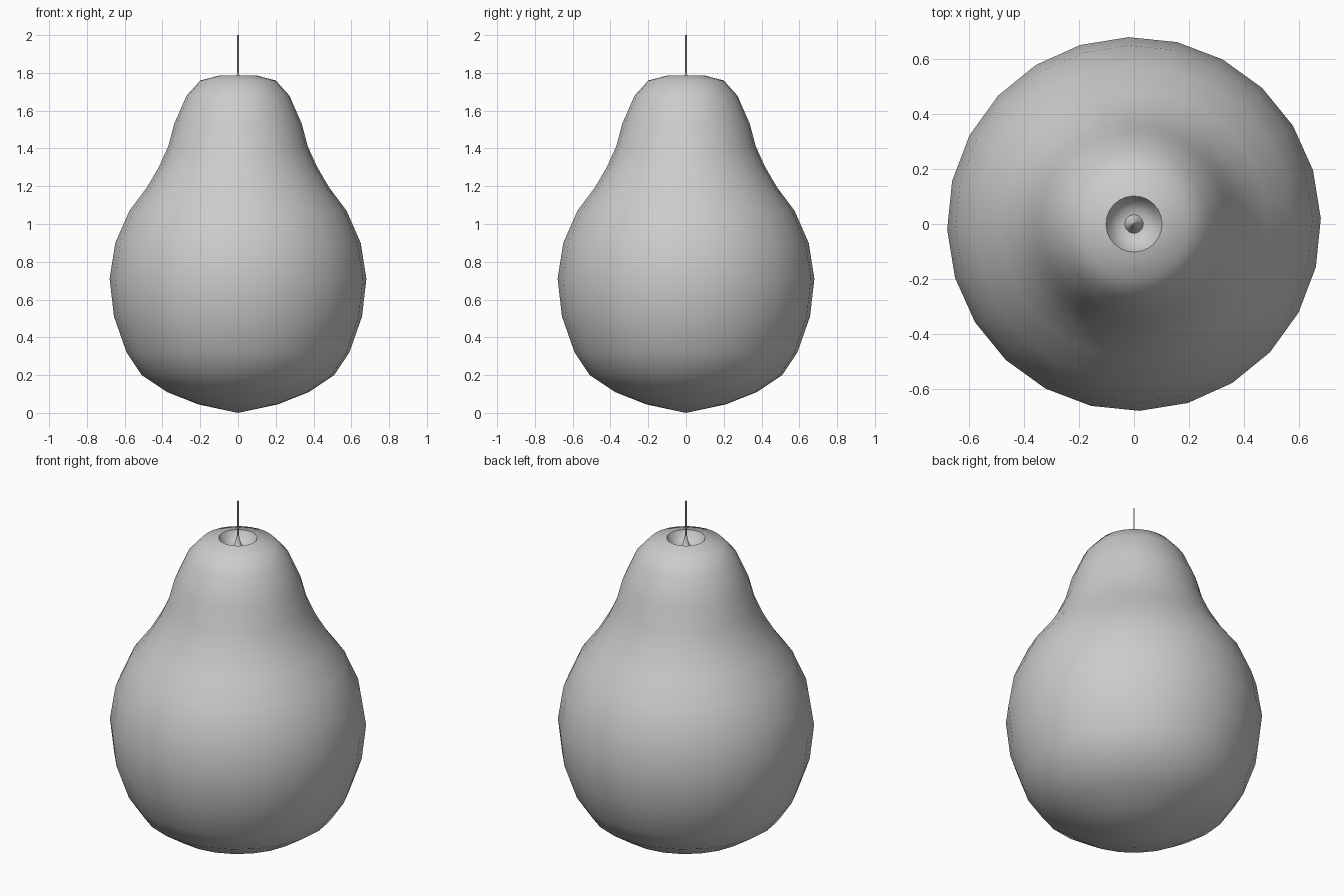
import bpy, bmesh, math

SIDES = 24
TURN = math.radians(1.7)

cube = bpy.data.objects.get("Cube")
if cube:
    bpy.data.objects.remove(cube, do_unlink=True)


def make_material(name, colour):
    mat = bpy.data.materials.new(name)
    mat.use_nodes = True
    mat.diffuse_color = colour
    mat.node_tree.nodes["Principled BSDF"].inputs["Base Color"].default_value = colour
    return mat


def lathe(name, profile, mat, sides, smooth_angle):
    """Turn a (radius, height) profile, listed bottom to top, around z."""
    bm = bmesh.new()
    rings = []
    for r, z in profile:
        if r == 0:
            rings.append([bm.verts.new((0, 0, z))] * sides)
        else:
            angles = [TURN + math.tau * i / sides for i in range(sides)]
            rings.append([bm.verts.new((r * math.cos(a), r * math.sin(a), z))
                          for a in angles])
    for low, high in zip(rings, rings[1:]):
        for i in range(sides):
            j = (i + 1) % sides
            corners = dict.fromkeys((low[i], low[j], high[j], high[i]))
            bm.faces.new(list(corners))
    mesh = bpy.data.meshes.new(name)
    bm.to_mesh(mesh)
    bm.free()
    mesh.materials.append(mat)
    obj = bpy.data.objects.new(name, mesh)
    bpy.context.collection.objects.link(obj)
    bpy.ops.object.select_all(action='DESELECT')
    obj.select_set(True)
    bpy.context.view_layer.objects.active = obj
    bpy.ops.object.shade_smooth_by_angle(angle=math.radians(smooth_angle))
    return obj


grey = make_material("plain grey", (0.6, 0.6, 0.6, 1))

# Pear body, from the bottom tip up to the rim, then down into the dimple
body = [(0, 0), (0.21, 0.045), (0.375, 0.11), (0.51, 0.2), (0.59, 0.32),
        (0.657, 0.51), (0.68, 0.71), (0.65, 0.9), (0.575, 1.07),
        (0.485, 1.19), (0.42, 1.3), (0.37, 1.41), (0.338, 1.53),
        (0.272, 1.68), (0.2, 1.76), (0.102, 1.785),
        (0.085, 1.75), (0.06, 1.728), (0.03, 1.72), (0, 1.72)]
lathe("pear_body", body, grey, SIDES, 50)

# Thin stem with a flared foot in the dimple
stem = [(0.036, 1.718), (0.018, 1.75), (0.009, 1.78), (0.004, 1.805),
        (0.004, 2), (0, 2)]
lathe("stem", stem, grey, SIDES // 2, 50)
